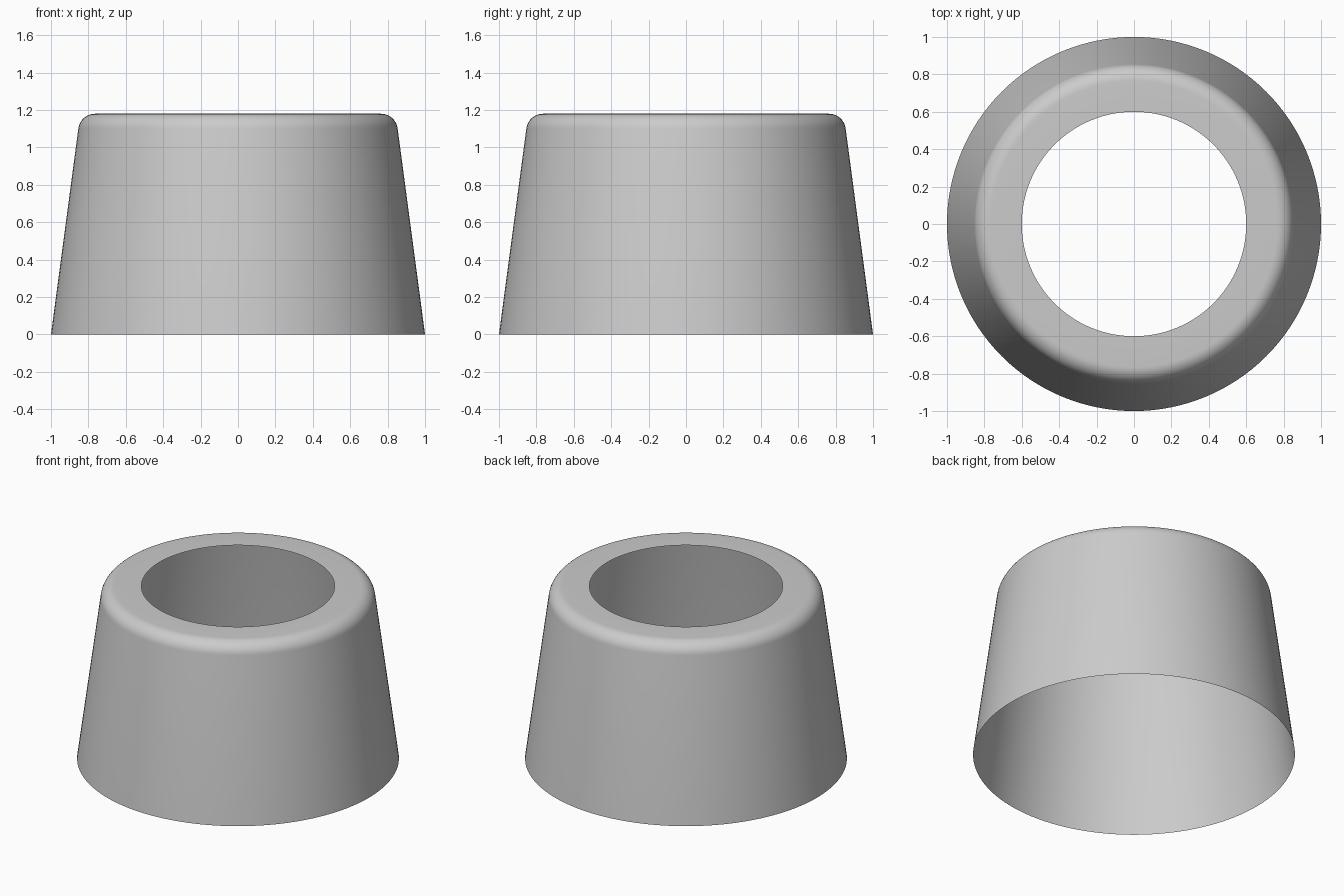
import bpy, bmesh, math
from mathutils import Vector

cube = bpy.data.objects.get("Cube")
if cube:
    bpy.data.objects.remove(cube, do_unlink=True)

HEIGHT, BASE_R, HOLE_R = 1.18, 1.0, 0.6
CORNER_R = 0.843      # radius where the sloped wall would meet the top plane
FILLET = 0.09
SEGMENTS = 128
ARC_STEPS = 10


def fillet_arc():
    """Points of the rounded shoulder, from the wall up to the flat top."""
    tilt = math.atan2(BASE_R - CORNER_R, HEIGHT)
    turn = math.pi / 2 - tilt
    cx = CORNER_R - FILLET * math.tan(turn / 2)
    cz = HEIGHT - FILLET
    for i in range(ARC_STEPS + 1):
        a = tilt + turn * i / ARC_STEPS
        yield Vector((cx + FILLET * math.cos(a), 0, cz + FILLET * math.sin(a)))


# Profile: open base, sloped wall, rounded shoulder, flat rim up to the hole
profile = [Vector((BASE_R, 0, 0)), *fillet_arc(), Vector((HOLE_R, 0, HEIGHT))]

# Revolve the profile into a thin open shell
bm = bmesh.new()
verts = [bm.verts.new(p) for p in profile]
edges = [bm.edges.new(pair) for pair in zip(verts, verts[1:])]
bmesh.ops.spin(bm, geom=verts + edges, cent=(0, 0, 0), axis=(0, 0, 1),
               angle=math.tau, steps=SEGMENTS, use_merge=True)
bmesh.ops.remove_doubles(bm, verts=bm.verts[:], dist=0.0001)

# Face every polygon outward
bm.normal_update()
inward = [f for f in bm.faces
          if f.normal.dot(f.calc_center_median() * Vector((1, 1, 0)) + Vector((0, 0, 1))) < 0]
bmesh.ops.reverse_faces(bm, faces=inward)

mesh = bpy.data.meshes.new("tapered_shell")
bm.to_mesh(mesh)
bm.free()
shell = bpy.data.objects.new("tapered_shell", mesh)
bpy.context.collection.objects.link(shell)

# Plain grey material
grey = bpy.data.materials.new("plain_grey")
grey.use_nodes = True
colour = (0.6, 0.6, 0.6, 1)
grey.diffuse_color = colour
grey.node_tree.nodes["Principled BSDF"].inputs["Base Color"].default_value = colour
mesh.materials.append(grey)

# Smooth shading
bpy.ops.object.select_all(action='DESELECT')
shell.select_set(True)
bpy.context.view_layer.objects.active = shell
bpy.ops.object.shade_smooth_by_angle(angle=math.radians(30))
